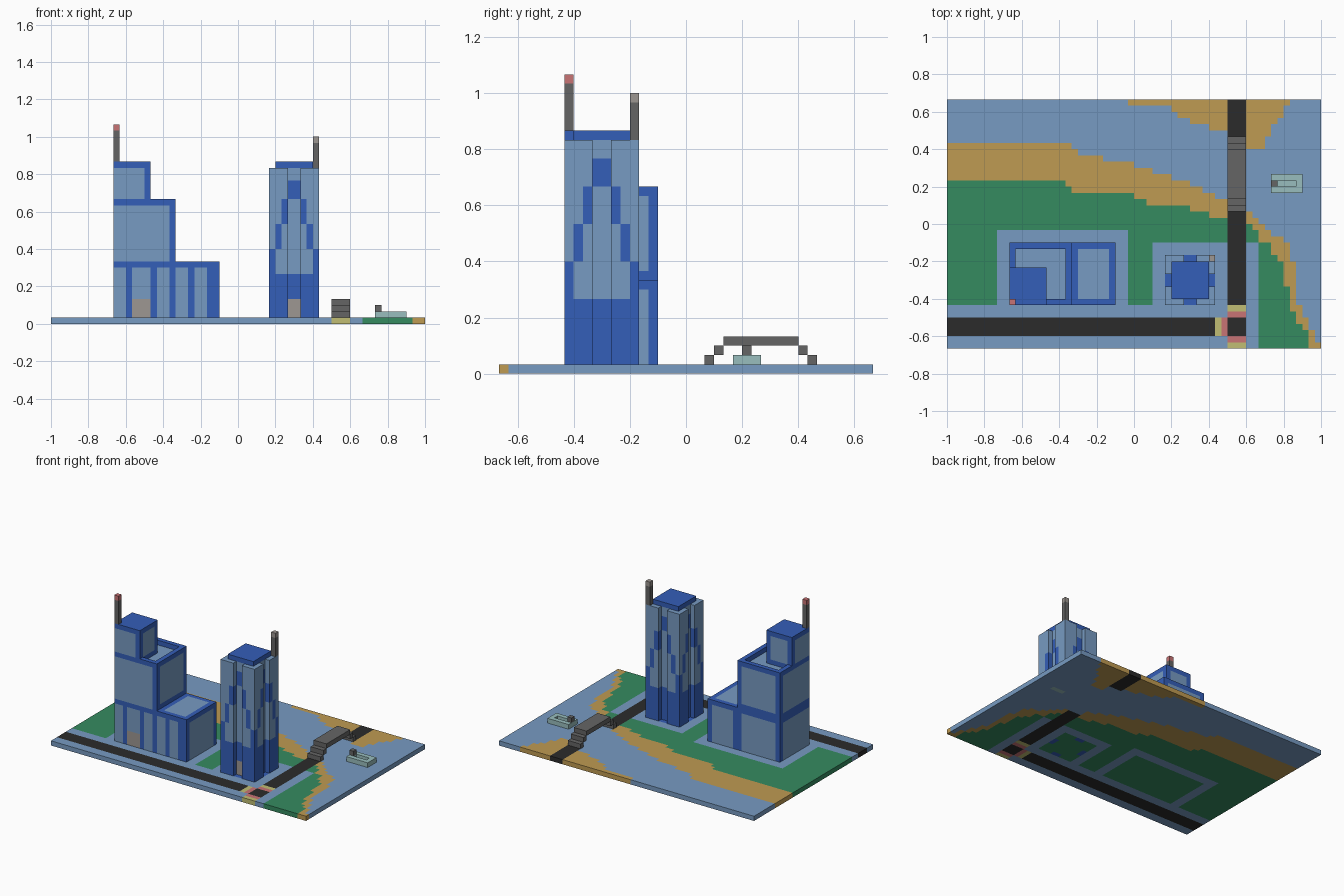
import bpy, bmesh
from mathutils import Vector

V = 1 / 30  # one block of the layout
if "Cube" in bpy.data.objects:
    bpy.data.objects.remove(bpy.data.objects["Cube"])


def linear(c):
    c /= 255
    return c / 12.92 if c <= 0.04045 else ((c + 0.055) / 1.055) ** 2.4


COLOURS = {
    "light_blue": (119, 155, 194), "deep_blue": (52, 94, 184),
    "green": (53, 139, 96), "sand": (191, 155, 82),
    "asphalt": (43, 43, 43), "grey": (101, 101, 101),
    "yellow": (193, 190, 115), "red": (200, 115, 117),
    "pale_teal": (152, 189, 189), "warm_grey": (158, 151, 146),
}
NAMES = list(COLOURS)
MATS = []
for n, rgb in COLOURS.items():
    m = bpy.data.materials.new(n)
    m.use_nodes = True
    col = (*[linear(c) for c in rgb], 1)
    m.diffuse_color = col
    bsdf = m.node_tree.nodes["Principled BSDF"]
    bsdf.inputs["Base Color"].default_value = col
    bsdf.inputs["Roughness"].default_value = 0.9
    MATS.append(m)


def world(p):
    return Vector(((p[0] - 30) * V, (p[1] - 20) * V, p[2] * V))


def make(name, bm):
    me = bpy.data.meshes.new(name)
    bm.to_mesh(me)
    bm.free()
    for m in MATS:
        me.materials.append(m)
    ob = bpy.data.objects.new(name, me)
    bpy.context.collection.objects.link(ob)
    return ob


def block(name, boxes, mat, panels=()):
    """Boxes (x0,x1,y0,y1,z0,z1) in blocks; panels (box, colour) recolour faces inside them."""
    bm = bmesh.new()
    for b in boxes:
        lo, hi = world(b[0::2]), world(b[1::2])
        vs = bmesh.ops.create_cube(bm, size=1)["verts"]
        for v in vs:
            v.co = Vector([hi[a] if v.co[a] > 0 else lo[a] for a in range(3)])
    # cut the faces along every panel edge
    for axis in range(3):
        normal = [float(a == axis) for a in range(3)]
        for c in sorted({b[axis * 2 + s] for b, _ in panels for s in (0, 1)}):
            bmesh.ops.bisect_plane(bm, geom=bm.verts[:] + bm.edges[:] + bm.faces[:],
                                   dist=1e-5, plane_co=world((c, c, c)), plane_no=normal)
    for f in bm.faces:
        f.material_index = NAMES.index(mat)
        p = f.calc_center_median()
        for b, colour in panels:
            lo, hi = world(b[0::2]), world(b[1::2])
            if all(lo[a] - 1e-4 < p[a] < hi[a] + 1e-4 for a in range(3)):
                f.material_index = NAMES.index(colour)
    return make(name, bm)


# Ground: a grid of cells coloured by coastline steps (column limit, row)
SAND_TOP = [(20, 33), (21, 32), (25, 31), (30, 30), (33, 29), (36, 28), (39, 27), (41, 26),
            (43, 25), (45, 24), (49, 22), (50, 21), (51, 20), (52, 19), (54, 18), (55, 17),
            (56, 14), (57, 7), (58, 5), (59, 3), (60, 1)]
GREEN_TOP = [(19, 27), (20, 26), (30, 25), (32, 24), (39, 23), (42, 22), (48, 21), (49, 20),
             (50, 19), (52, 17), (53, 15), (54, 14), (55, 10), (56, 6), (57, 4), (58, 3), (60, 0)]
FAR_SAND = [(29, 40), (36, 39), (37, 38), (39, 37), (42, 36), (48, 35), (51, 32), (52, 34),
            (53, 36), (54, 37), (55, 39), (60, 40)]
# later rectangles (x0,x1,y0,y1) override earlier ones
PLOTS = [
    ((0, 50, 0, 7), "light_blue"), ((8, 29, 7, 19), "light_blue"),
    ((33, 50, 7, 17), "light_blue"), ((10, 27, 7, 17), "green"), ((35, 43, 7, 15), "green"),
    ((38, 40, 7, 8), "deep_blue"), ((38, 40, 14, 15), "deep_blue"),
    ((35, 36, 10, 12), "deep_blue"), ((42, 43, 10, 12), "deep_blue"),
    ((0, 43, 2, 5), "asphalt"), ((43, 44, 2, 5), "yellow"), ((44, 45, 2, 5), "red"),
    ((45, 48, 0, 1), "yellow"), ((45, 48, 1, 2), "red"), ((45, 48, 2, 5), "asphalt"),
    ((45, 48, 5, 6), "red"), ((45, 48, 6, 7), "yellow"), ((45, 48, 7, 22), "asphalt"),
    ((45, 48, 34, 40), "asphalt"), ((53, 56, 26, 27), "pale_teal"),
]


def step(table, i):
    return next(j for end, j in table if i < end)


def ground_colour(i, j):
    colour = "light_blue"
    if j < step(GREEN_TOP, i):
        colour = "green"
    elif j < step(SAND_TOP, i) or j >= step(FAR_SAND, i):
        colour = "sand"
    for (x0, x1, y0, y1), c in PLOTS:
        if x0 <= i < x1 and y0 <= j < y1:
            colour = c
    return NAMES.index(colour)


bm = bmesh.new()
bmesh.ops.create_grid(bm, x_segments=60, y_segments=40, size=1)
for v in bm.verts:
    v.co = Vector((v.co.x, v.co.y * 2 / 3, V))
for f in bm.faces:
    c = f.calc_center_median()
    f.material_index = ground_colour(int((c.x + 1) / V), int((c.y + 2 / 3) / V))
ground = make("ground", bm)
solid = ground.modifiers.new("thickness", "SOLIDIFY")
solid.thickness = V
solid.offset = -1

# Stepped building: main body, wing, roof rim, upper storey, mast
LB = "light_blue"
block("stepped_building_body", [(10, 20, 7, 17, 1, 19)], "deep_blue", [
    ((10, 12, 7, 7, 1, 9), LB), ((13, 16, 7, 7, 4, 9), LB), ((17, 19, 7, 7, 1, 9), LB),
    ((13, 16, 7, 7, 1, 4), "warm_grey"), ((10, 19, 7, 7, 10, 19), LB),
    ((20, 20, 8, 16, 11, 19), LB),
    ((11, 19, 17, 17, 1, 9), LB), ((11, 19, 17, 17, 11, 19), LB),
    ((10, 10, 7, 16, 1, 9), LB), ((10, 10, 7, 16, 11, 19), LB),
    ((11, 19, 8, 16, 19, 19), LB)])
block("stepped_building_wing", [(20, 27, 7, 17, 1, 10)], "deep_blue", [
    ((20, 22, 7, 7, 1, 9), LB), ((23, 25, 7, 7, 1, 9), LB), ((27, 27, 8, 16, 1, 9), LB),
    ((21, 26, 17, 17, 1, 9), LB), ((21, 26, 8, 16, 10, 10), LB)])
block("stepped_building_roof_rim", [
    (16, 20, 7, 8, 19, 20), (19, 20, 8, 17, 19, 20),
    (10, 19, 16, 17, 19, 20), (10, 11, 13, 16, 19, 20)], "deep_blue")
block("stepped_building_upper_storey", [(10, 16, 7, 13, 19, 26)], "deep_blue", [
    ((10, 15, 7, 7, 20, 25), LB), ((16, 16, 8, 12, 20, 25), LB),
    ((11, 15, 13, 13, 20, 25), LB), ((10, 10, 7, 12, 20, 25), LB)])
block("stepped_building_mast", [(10, 11, 7, 8, 26, 32)], "grey",
      [((10, 11, 7, 8, 31, 32), "red")])

# Notched tower: core, four corner pillars with a climbing pattern, mast
block("tower_core", [(36, 42, 8, 14, 1, 26)], "deep_blue", [
    ((36, 42, 8, 14, 8, 20), LB), ((36, 42, 8, 14, 23, 25), LB),
    ((38, 40, 8, 8, 1, 4), "warm_grey")])


def corner_box(sx, sy, a0, a1, b0, b1, z0, z1):
    """Box measured inwards from a tower corner."""
    x = sorted(39 + sx * (4 - a) for a in (a0, a1))
    y = sorted(11 + sy * (4 - b) for b in (b0, b1))
    return (*x, *y, z0, z1)


for sx, side in ((-1, "right"), (1, "left")):
    for sy, end in ((-1, "front"), (1, "back")):
        paint = [(corner_box(sx, sy, 0, 3, 0, 3, 1, 8), "deep_blue")]
        for k in range(3):
            z = 8 + 4 * k
            paint.append((corner_box(sx, sy, 0, 1, k, k + 1, z, z + 4), "deep_blue"))
            paint.append((corner_box(sx, sy, k, k + 1, 0, 1, z, z + 4), "deep_blue"))
        block(f"tower_pillar_{end}_{side}", [corner_box(sx, sy, 0, 3, 0, 3, 1, 25)], LB, paint)
block("tower_mast", [(42, 43, 14, 15, 25, 30)], "grey",
      [((42, 43, 14, 15, 29, 30), "warm_grey")])

# Footbridge with stepped ends
block("bridge_deck", [(45, 48, 24, 32, 3, 4)], "grey")
for name, y, d in (("front", 22, 1), ("back", 33, -1)):
    block(f"bridge_steps_{name}",
          [(45, 48, y + d * k, y + d * k + 1, 1 + k, 2 + k) for k in range(2)], "grey")

# Boat: hull ring around an open well, with a cabin
block("boat_hull", [(52, 57, 25, 26, 1, 2), (52, 57, 27, 28, 1, 2),
                    (52, 53, 26, 27, 1, 2), (56, 57, 26, 27, 1, 2)], "pale_teal")
block("boat_cabin", [(52, 53, 26, 27, 2, 3)], "grey")
